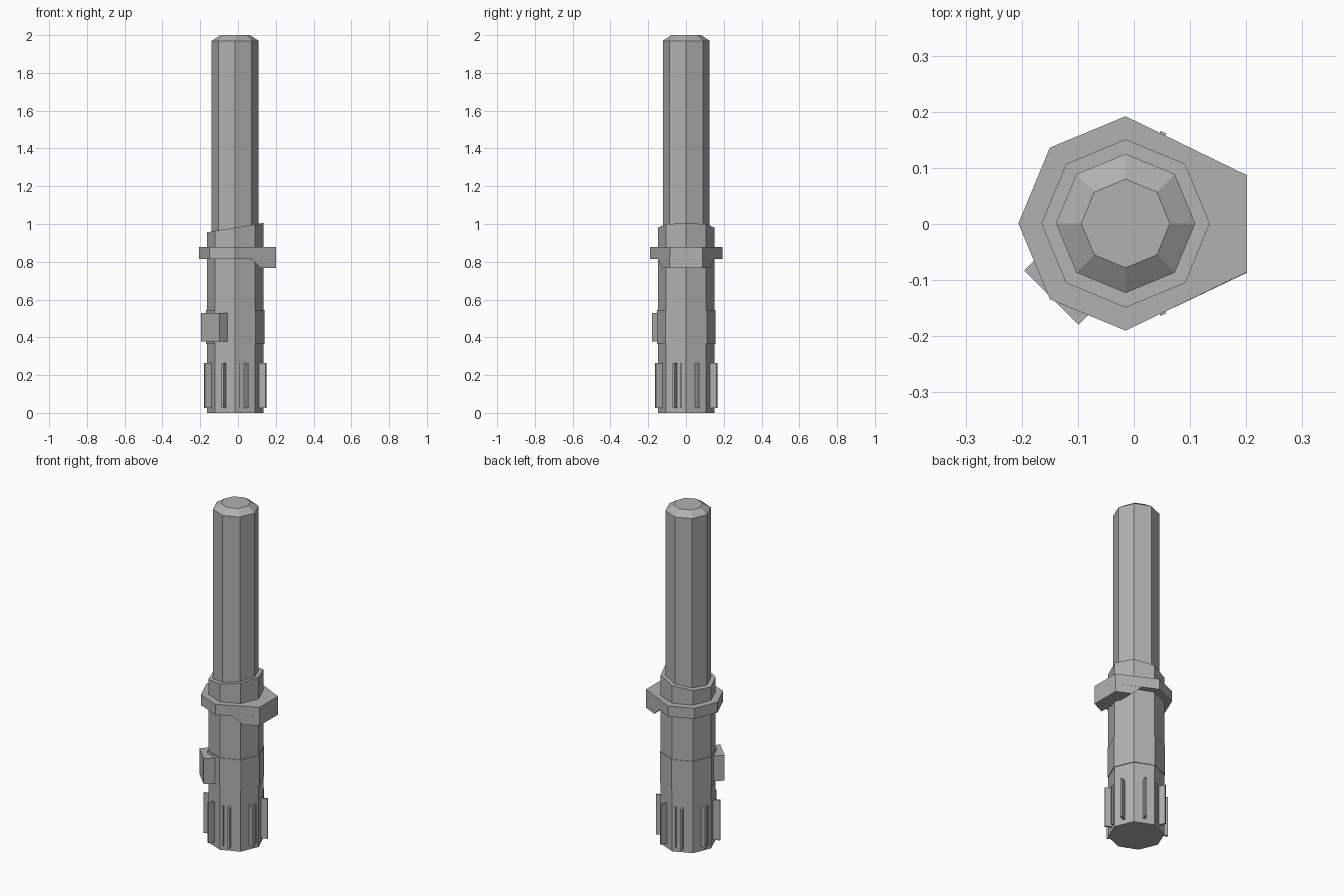
import bpy
import bmesh
from math import sin, cos, pi, radians

if "Cube" in bpy.data.objects:
    bpy.data.objects.remove(bpy.data.objects["Cube"])

CX, CY = -0.015, 0.001  # axis of the octagonal body

grey = bpy.data.materials.new("dark_grey")
grey.diffuse_color = (0.44, 0.44, 0.44, 1)
grey.use_nodes = True
grey.node_tree.nodes["Principled BSDF"].inputs["Base Color"].default_value = grey.diffuse_color


def octagon(r):
    return [(CX + r * cos(i * pi / 4), CY + r * sin(i * pi / 4)) for i in range(8)]


def loft(name, rings):
    """Closed solid through rings of matching 3D points."""
    bm = bmesh.new()
    loops = [[bm.verts.new(p) for p in ring] for ring in rings]
    n = len(loops[0])
    for a, b in zip(loops, loops[1:]):
        for i in range(n):
            j = (i + 1) % n
            bm.faces.new((a[i], a[j], b[j], b[i]))
    bm.faces.new(loops[0][::-1])
    bm.faces.new(loops[-1])
    bmesh.ops.recalc_face_normals(bm, faces=bm.faces)
    mesh = bpy.data.meshes.new(name)
    bm.to_mesh(mesh)
    bm.free()
    mesh.materials.append(grey)
    obj = bpy.data.objects.new(name, mesh)
    bpy.context.collection.objects.link(obj)
    return obj


def ring(r, z):
    return [(x, y, z) for x, y in octagon(r)]


def radial_box(name, angle, r0, r1, width, z0, z1):
    """Box pointing outwards from the body axis."""
    c, s, h = cos(radians(angle)), sin(radians(angle)), width / 2
    base = [(CX + r * c - t * s, CY + r * s + t * c)
            for r, t in ((r0, -h), (r1, -h), (r1, h), (r0, h))]
    return loft(name, [[(x, y, z) for x, y in base] for z in (z0, z1)])


# Blade with chamfered tip
loft("blade", [ring(0.124, 0.93), ring(0.124, 1.97), ring(0.079, 2.0)])

# Handle with slanted top
loft("handle", [ring(0.15, 0),
                [(x, y, 0.981 + 0.165 * (x - CX)) for x, y in octagon(0.15)]])

# Slightly raised grip band
loft("grip_band", [ring(0.154, 0.365), ring(0.154, 0.545)])

# Collar with a squared nose towards +x
collar = octagon(0.191)[2:7] + [(0.201, -0.086), (0.201, 0.087)]
loft("collar", [[(x, y, z) for x, y in collar] for z in (0.815, 0.877)])


# Sloped block under the collar nose
def nose_half_width(x):
    return 0.19 - (x - CX) * 0.103 / 0.216


sections = []
for x, z in ((0.07, 0.815), (0.12, 0.768), (0.201, 0.768)):
    w = nose_half_width(x)
    sections.append([(x, -w, z), (x, w, z), (x, w, 0.825), (x, -w, 0.825)])
loft("collar_nose", sections)

# Control box on the front left side
radial_box("control_box", -135, 0.09, 0.187, 0.137, 0.378, 0.528)

# Grip fins on every face, with thin ribs beside some of them
for i in range(8):
    radial_box(f"grip_fin_{i}", 22.5 + 45 * i, 0.12, 0.176, 0.011, 0.027, 0.264)
for i, a in enumerate((-83, -10, 97, 170)):
    radial_box(f"thin_rib_{i}", a, 0.12, 0.152, 0.007, 0.027, 0.264)
